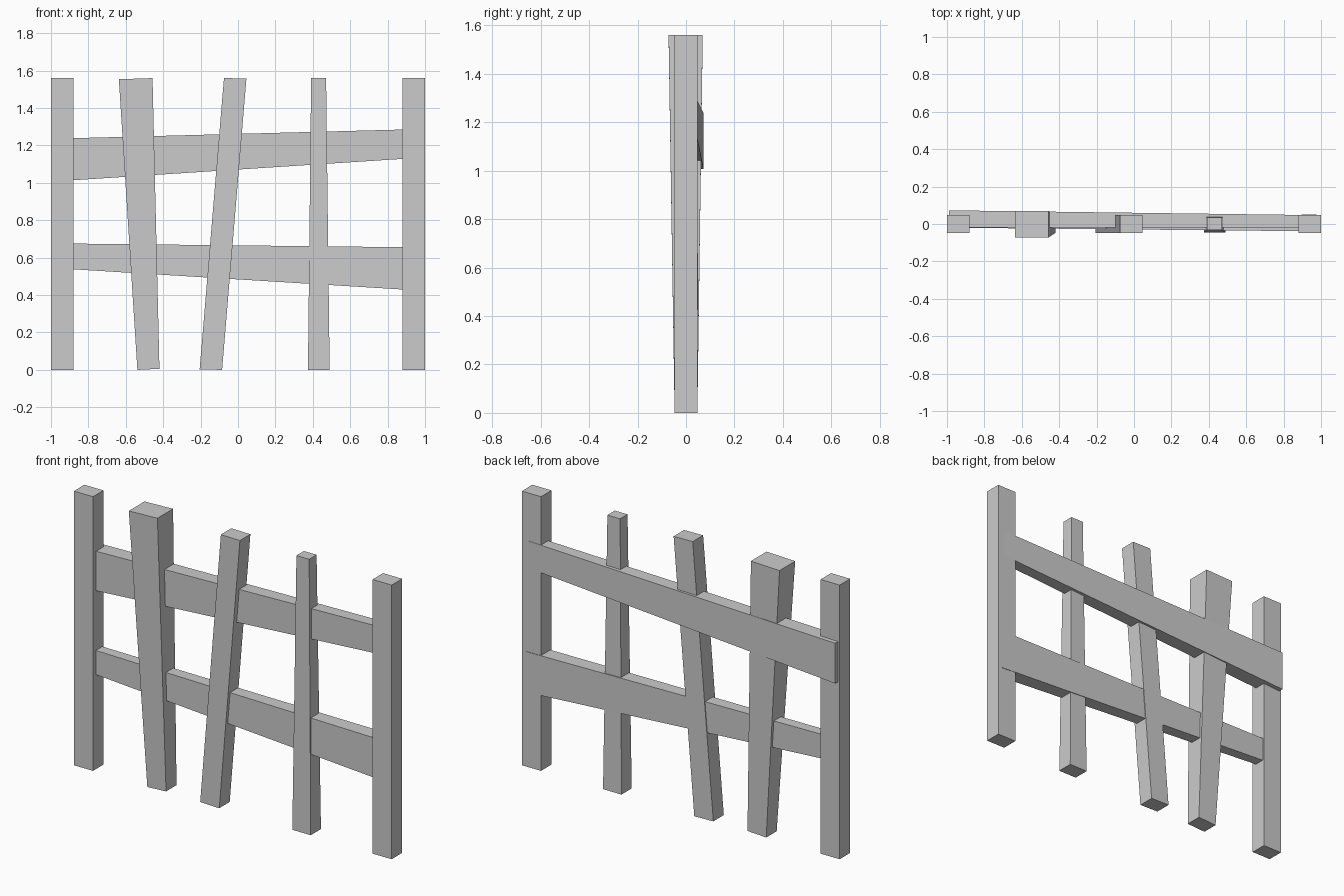
import bpy, bmesh

if "Cube" in bpy.data.objects:
    bpy.data.objects.remove(bpy.data.objects["Cube"])


def beam(name, start, end):
    """Six-sided board lofted between two four-corner end sections."""
    bm = bmesh.new()
    a = [bm.verts.new(p) for p in start]
    b = [bm.verts.new(p) for p in end]
    bm.faces.new(a)
    bm.faces.new(b)
    for i in range(4):
        j = (i + 1) % 4
        bm.faces.new((a[i], a[j], b[j], b[i]))
    bmesh.ops.recalc_face_normals(bm, faces=bm.faces)
    mesh = bpy.data.meshes.new(name)
    bm.to_mesh(mesh)
    bm.free()
    ob = bpy.data.objects.new(name, mesh)
    bpy.context.collection.objects.link(ob)
    return ob


def level(x0, x1, y0, y1, zl, zr):
    """Section across an upright; zl/zr are heights of its left/right edge."""
    return [(x0, y0, zl), (x1, y0, zr), (x1, y1, zr), (x0, y1, zl)]


def upright(x0, x1, z0, z1, y0=-0.047, y1=0.047):
    return [(x0, y0, z0), (x1, y0, z0), (x1, y1, z1), (x0, y1, z1)]


def rail_end(x, y0, y1, z0, z1):
    return [(x, y0, z0), (x, y1, z0), (x, y1, z1), (x, y0, z1)]


D, H = 0.047, 1.56

# square end posts
for side, x in (("left", -1.0), ("right", 0.88)):
    beam(side + "_post", level(x, x + 0.12, -D, D, 0, 0),
         level(x, x + 0.12, -D, D, H, H))

# crooked pickets between the posts
beam("wide_picket", level(-0.538, -0.42, -D, D, 0, 0.006),
     level(-0.637, -0.457, -0.072, 0.069, 1.554, H))
beam("leaning_picket", level(-0.205, -0.085, -D, D, 0.003, 0),
     level(-0.075, 0.045, -D, D, H, H - 0.002))
beam("narrow_picket", level(0.374, 0.49, -0.046, 0.046, 0, 0),
     level(0.391, 0.471, -0.033, 0.034, H, H))

# tapered cross rails
beam("upper_rail", rail_end(-0.99, -0.019, 0.073, 1.007, 1.236),
     rail_end(0.955, -0.018, 0.0475, 1.133, 1.287))
beam("lower_rail", rail_end(-0.95, -0.02, 0.037, 0.542, 0.676),
     rail_end(0.975, -0.039, 0.05, 0.424, 0.655))
